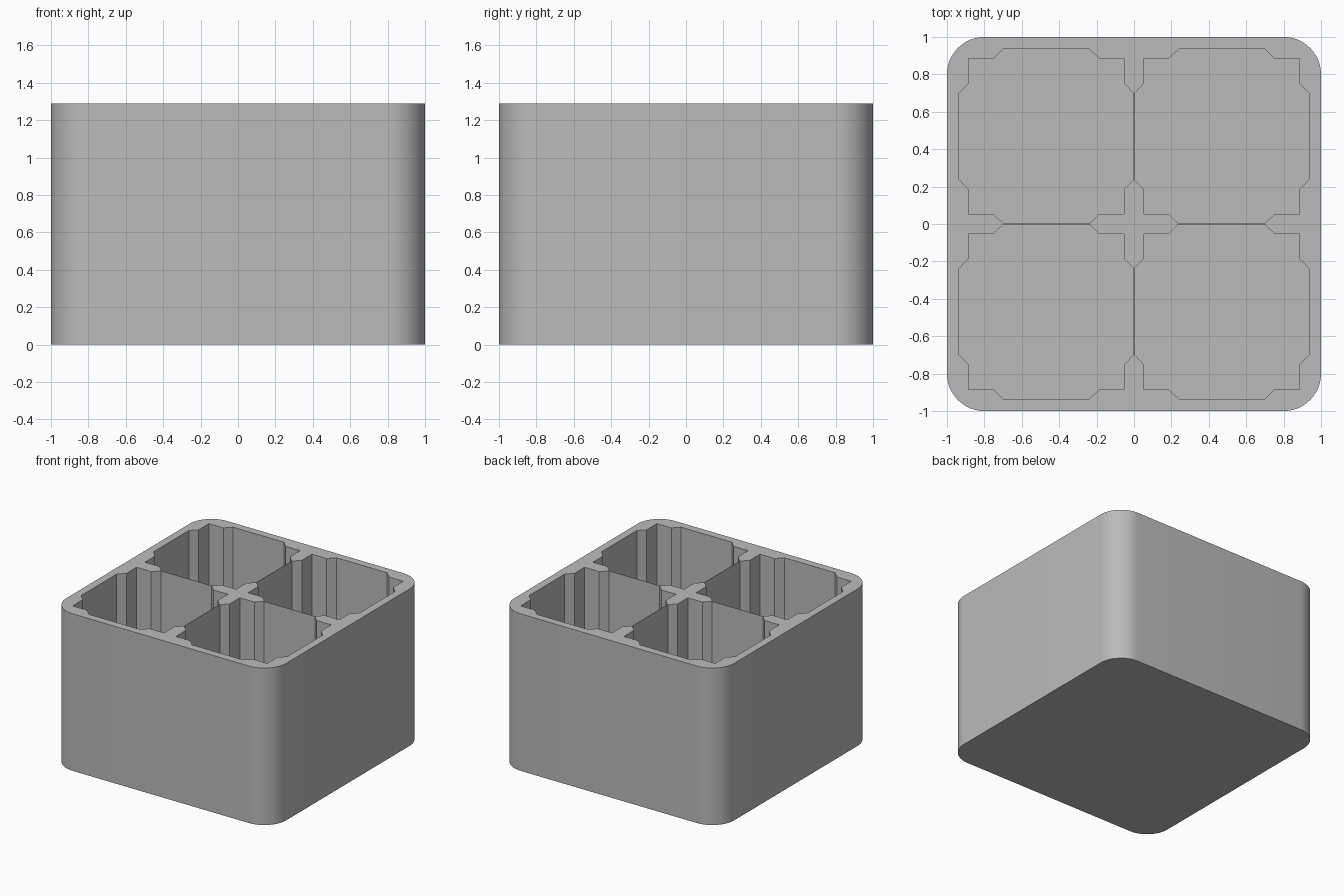
import bpy, bmesh
from math import cos, sin, pi, radians

if "Cube" in bpy.data.objects:
    bpy.data.objects.remove(bpy.data.objects["Cube"], do_unlink=True)

HEIGHT = 1.29
RADIUS = 0.2       # outer corner radius
FLOOR = 0.065      # thickness under the pockets
CENTRE = 0.469     # pocket centre offset
HALF = 0.4675      # pocket half width, leaving a paper-thin divider


def four_fold(quarter):
    """Repeat a quarter outline around the z axis."""
    points = []
    for _ in range(4):
        points += quarter
        quarter = [(-y, x) for x, y in quarter]
    return points


def add_prism(bm, outline, low, high, cx=0, cy=0):
    base = bm.faces.new([bm.verts.new((cx + x, cy + y, low)) for x, y in outline])
    result = bmesh.ops.extrude_face_region(bm, geom=[base], use_keep_orig=True)
    top = [g for g in result["geom"] if isinstance(g, bmesh.types.BMVert)]
    bmesh.ops.translate(bm, verts=top, vec=(0, 0, high - low))


def make_object(name, bm):
    bmesh.ops.recalc_face_normals(bm, faces=bm.faces)
    mesh = bpy.data.meshes.new(name)
    bm.to_mesh(mesh)
    bm.free()
    obj = bpy.data.objects.new(name, mesh)
    bpy.context.collection.objects.link(obj)
    return obj


# Grey material
grey = bpy.data.materials.new("grey")
grey.use_nodes = True
colour = (0.5, 0.5, 0.5, 1)
grey.diffuse_color = colour
grey.node_tree.nodes["Principled BSDF"].inputs["Base Color"].default_value = colour

# Rounded square block
steps = 12
inner = 1 - RADIUS
corner = [(inner + RADIUS * cos(i / steps * pi / 2),
           inner + RADIUS * sin(i / steps * pi / 2)) for i in range(steps + 1)]
bm = bmesh.new()
add_prism(bm, four_fold(corner), 0, HEIGHT)
box = make_object("divided_box", bm)
box.data.materials.append(grey)

# Four pockets: wide flat sides, chamfered steps and square corners
notch = [(HALF, 0.23), (0.415, 0.283), (0.415, 0.415), (0.283, 0.415), (0.23, HALF)]
bm = bmesh.new()
for sx in (-1, 1):
    for sy in (-1, 1):
        add_prism(bm, four_fold(notch), FLOOR, HEIGHT + 0.2, sx * CENTRE, sy * CENTRE)
cutter = make_object("pocket_cutter", bm)
cutter.data.materials.append(grey)
cutter.hide_render = True

# Cut the pockets, then smooth only the rounded corners
cut = box.modifiers.new("pockets", "BOOLEAN")
cut.operation = "DIFFERENCE"
cut.solver = "EXACT"
cut.object = cutter
bpy.ops.object.select_all(action="DESELECT")
box.select_set(True)
bpy.context.view_layer.objects.active = box
bpy.ops.object.modifier_apply(modifier=cut.name)
bpy.data.objects.remove(cutter, do_unlink=True)
bpy.ops.object.shade_smooth_by_angle(angle=radians(30))
